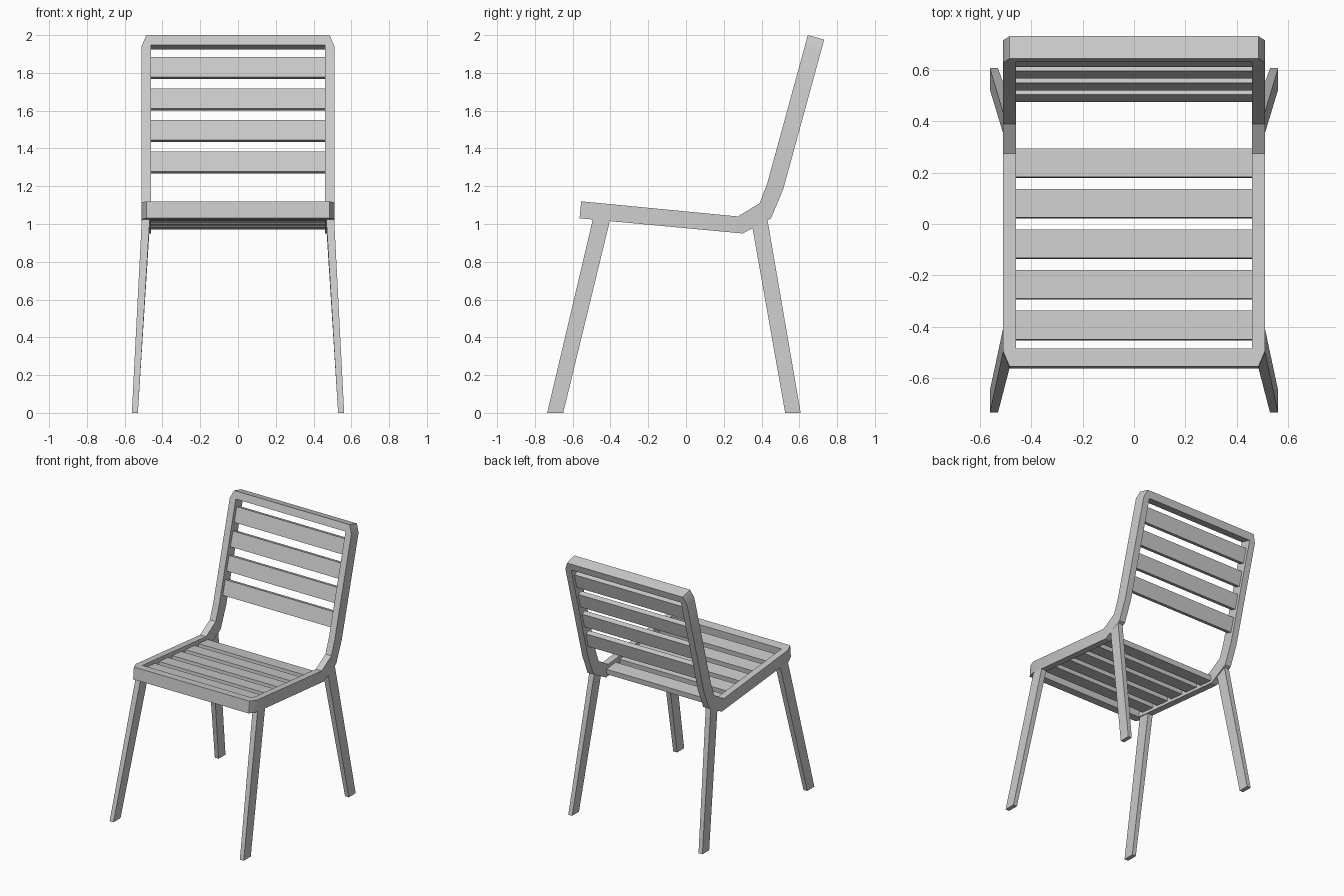
import bpy, bmesh
from mathutils import Vector

if "Cube" in bpy.data.objects:
    bpy.data.objects.remove(bpy.data.objects["Cube"])

grey = bpy.data.materials.new("warm_grey_metal")
grey.diffuse_color = (0.6, 0.6, 0.6, 1)
grey.use_nodes = True
grey.node_tree.nodes["Principled BSDF"].inputs["Base Color"].default_value = grey.diffuse_color


def seat(t, d):
    """Side point t back from the seat's front edge and d below its top."""
    return (-0.555 + 0.995 * t - 0.096 * d, 1.12 - 0.096 * t - 0.995 * d)


def back(t, d):
    """Side point t down from the backrest's top edge and d behind its front."""
    return (0.645 - 0.264 * t + 0.964 * d, 2.0 - 0.964 * t - 0.264 * d)


def loft(name, sections, capped=True, mirrored=False):
    """Skin four-point sections, optionally mirrored across x = 0."""
    bm = bmesh.new()
    cache = {}

    def vert(p):
        key = tuple(round(c, 5) for c in p)
        if key not in cache:
            cache[key] = bm.verts.new(key)
        return cache[key]

    rings = [[vert(p) for p in s] for s in sections]
    for a, b in zip(rings, rings[1:]):
        for i in range(4):
            j = (i + 1) % 4
            face = list(dict.fromkeys((a[i], a[j], b[j], b[i])))
            if len(face) > 2:
                bm.faces.new(face)
    if capped:
        bm.faces.new(rings[0])
        bm.faces.new(rings[-1])
    if mirrored:
        bmesh.ops.mirror(bm, geom=bm.verts[:] + bm.edges[:] + bm.faces[:],
                         axis='X', merge_dist=0.0005)
    bmesh.ops.recalc_face_normals(bm, faces=bm.faces[:])
    mesh = bpy.data.meshes.new(name)
    bm.to_mesh(mesh)
    bm.free()
    mesh.materials.append(grey)
    ob = bpy.data.objects.new(name, mesh)
    bpy.context.collection.objects.link(ob)
    return ob


# Frame: one bent loop around seat and backrest, with clipped corners
DEPTH = 0.09


def section(xo, xi, outer_up, outer_low, inner_up, inner_low):
    return [(xo, *outer_up), (xi, *inner_up), (xi, *inner_low), (xo, *outer_low)]


def bar(xo, xi, line, t_out, t_in):
    return section(xo, xi, line(t_out, 0), line(t_out, DEPTH),
                   line(t_in, 0), line(t_in, DEPTH))


bends = [((0.275, 1.04), (0.30, 0.95)),
         ((0.39, 1.11), (0.45, 1.03)),
         ((0.43, 1.215), (0.515, 1.185))]
stations = [bar(0, 0, seat, 0, 0.07), bar(0.485, 0.46, seat, 0, 0.07),
            bar(0.51, 0.46, seat, 0.06, 0.07)]
stations += [section(0.51, 0.46, u, l, u, l) for u, l in bends]
stations += [bar(0.51, 0.46, back, 0.06, 0.055),
             bar(0.485, 0.46, back, 0, 0.055), bar(0, 0, back, 0, 0.055)]
frame = loft("frame", stations, capped=False, mirrored=True)
bpy.context.view_layer.objects.active = frame
frame.select_set(True)
bpy.ops.object.shade_smooth_by_angle()


# Slats: flat boards set into the seat and the backrest
def slat(name, line, t, length):
    corners = [line(t, 0.027), line(t + length, 0.027),
               line(t + length, 0.067), line(t, 0.067)]
    loft(name, [[(x, *c) for c in corners] for x in (-0.47, 0.47)])


for i in range(5):
    slat(f"seat_slat_{i + 1}", seat, 0.109 + 0.159 * i, 0.112)
for i in range(4):
    slat(f"back_slat_{i + 1}", back, 0.112 + 0.173 * i, 0.112)


# Legs: splayed tapering bars tucked under the side rails
def leg(name, foot, top_front, top_rear):
    for side, s in (("right", 1), ("left", -1)):
        bottom = [(0.53 * s, foot[0], 0), (0.562 * s, foot[0], 0),
                  (0.562 * s, foot[1], 0), (0.53 * s, foot[1], 0)]
        top = [(0.467 * s, *top_front), (0.509 * s, *top_front),
               (0.509 * s, *top_rear), (0.467 * s, *top_rear)]
        loft(f"{side}_{name}", [bottom, top])


leg("front_leg", (-0.735, -0.65), (-0.492, 1.03), (-0.402, 1.022))
leg("rear_leg", (0.525, 0.607), (0.35, 0.99), (0.43, 1.03))
